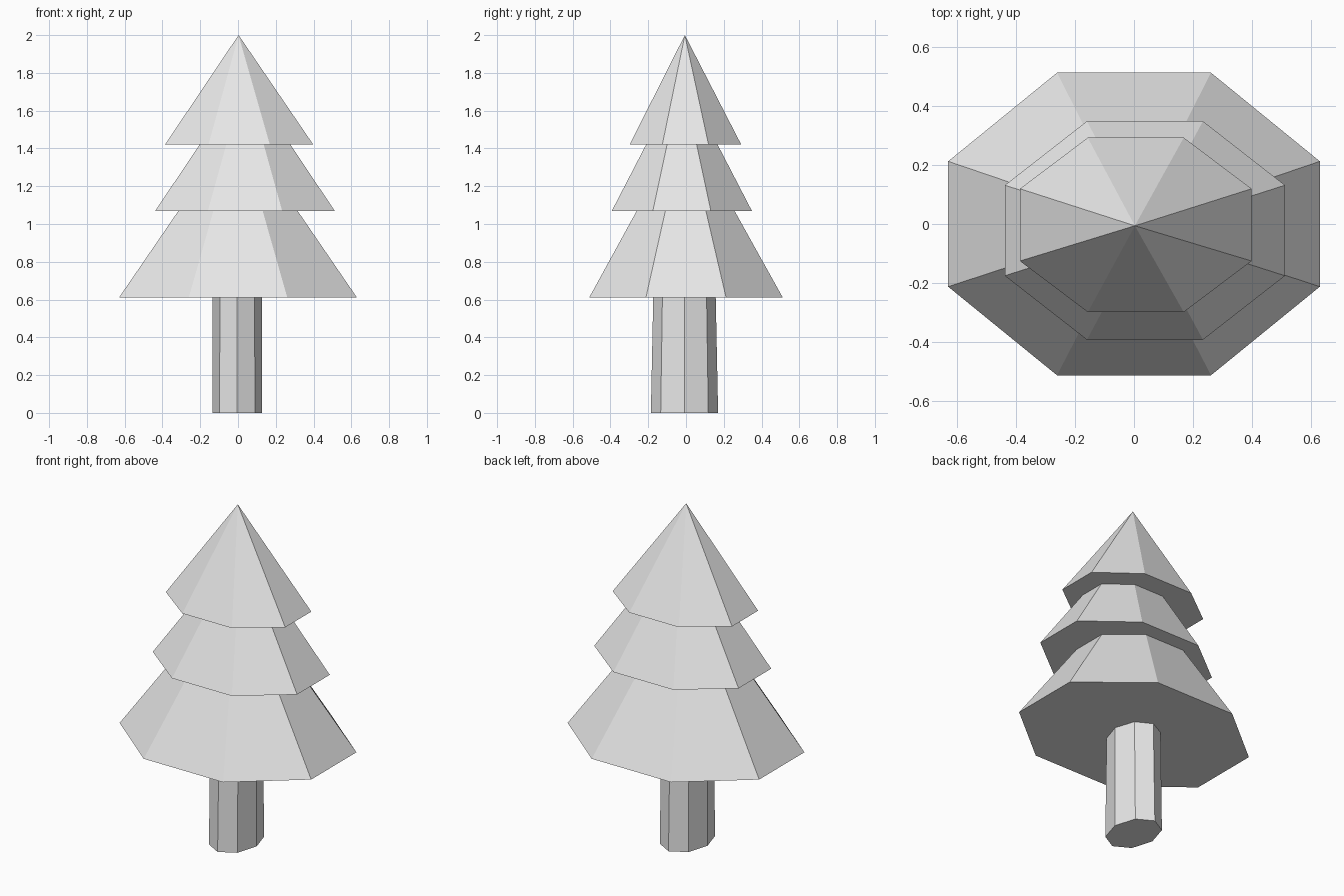
import bpy, bmesh
from math import cos, sin, pi

cube = bpy.data.objects.get("Cube")
if cube:
    bpy.data.objects.remove(cube)

SIDES = 8

grey = bpy.data.materials.new("pale_grey")
grey.use_nodes = True
colour = (0.8, 0.8, 0.8, 1)
grey.diffuse_color = colour
grey.node_tree.nodes["Principled BSDF"].inputs["Base Color"].default_value = colour


def loft(name, rings, turn, tip=None):
    """Join octagonal rings (z, centre x, centre y, radius x, radius y)."""
    bm = bmesh.new()
    loops = []
    for z, cx, cy, rx, ry in rings:
        angles = [turn + 2 * pi * i / SIDES for i in range(SIDES)]
        loops.append([bm.verts.new((cx + rx * cos(a), cy + ry * sin(a), z)) for a in angles])
    bm.faces.new(loops[0][::-1])
    for low, high in zip(loops, loops[1:]):
        for i in range(SIDES):
            j = (i + 1) % SIDES
            bm.faces.new((low[i], low[j], high[j], high[i]))
    top = loops[-1]
    if tip:
        point = bm.verts.new(tip)
        for i in range(SIDES):
            bm.faces.new((top[i], top[(i + 1) % SIDES], point))
    else:
        bm.faces.new(top)
    bmesh.ops.recalc_face_normals(bm, faces=bm.faces[:])
    mesh = bpy.data.meshes.new(name)
    bm.to_mesh(mesh)
    bm.free()
    mesh.materials.append(grey)
    obj = bpy.data.objects.new(name, mesh)
    bpy.context.collection.objects.link(obj)
    return obj


# Trunk, slightly narrower toward the top
loft("trunk", [(0, -0.004, -0.008, 0.132, 0.178),
               (0.63, -0.004, -0.008, 0.130, 0.165)], 0)

# Three stacked skirts of foliage, each overhanging the one below
loft("foliage", [(0.61, 0.0, 0.0, 0.682, 0.555),
                 (1.07, 0.0, -0.002, 0.341, 0.280),
                 (1.07, 0.037, -0.022, 0.514, 0.401),
                 (1.42, 0.037, -0.022, 0.260, 0.205),
                 (1.42, 0.006, -0.003, 0.425, 0.320)],
     pi / SIDES, tip=(0.003, -0.006, 2))
